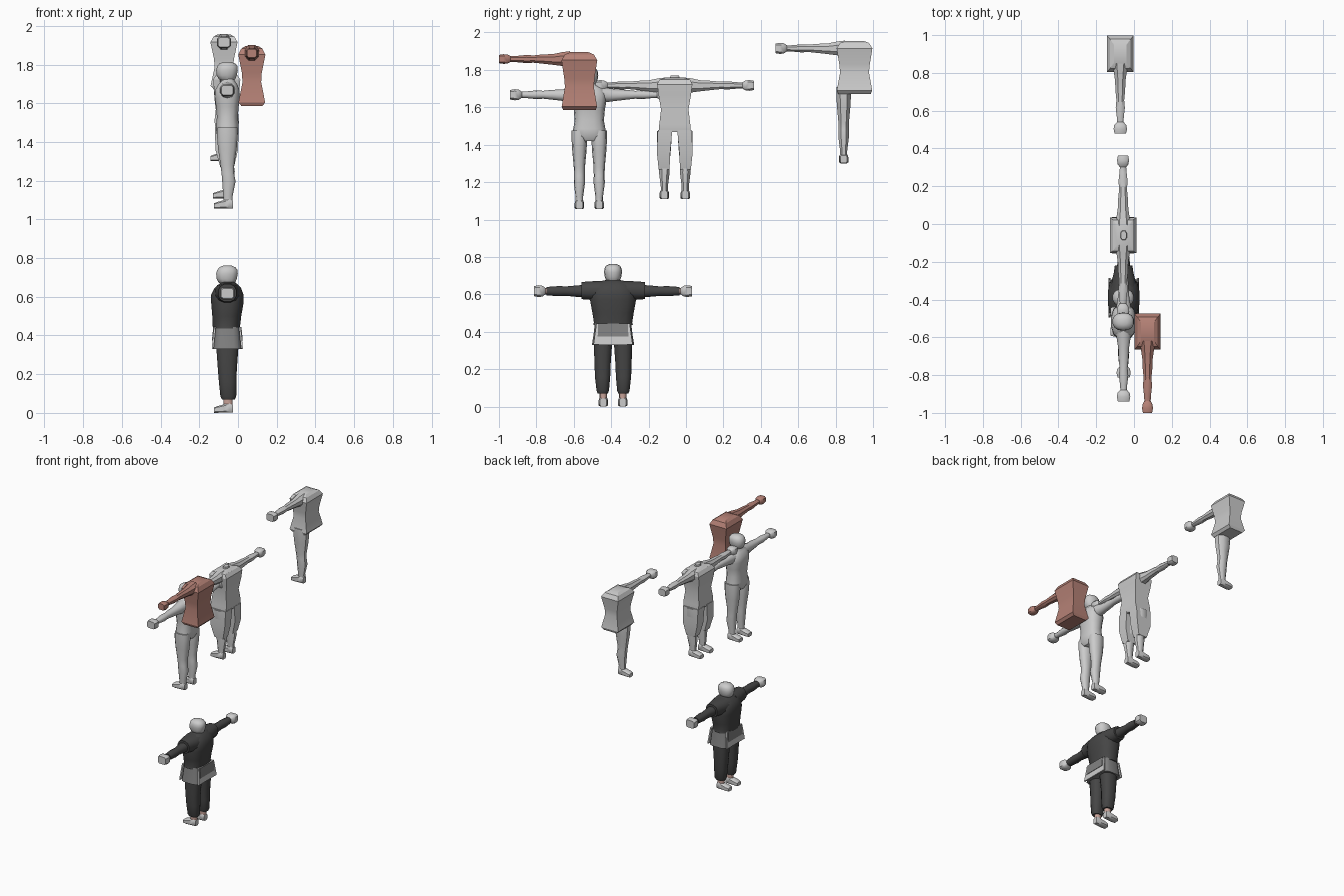
import bpy, bmesh, math

def material(name, rgb):
    m = bpy.data.materials.new(name)
    m.diffuse_color = (*rgb, 1)
    return m

DARK = material("dark_cloth", (0.06, 0.06, 0.06))
SASH = material("sash_grey", (0.22, 0.22, 0.22))
SKIN = material("skin", (0.6, 0.38, 0.33))
CLAY = material("clay", (0.46, 0.22, 0.18))

def loft(name, base, axis, rings, n=12, p=2.4, mat=None, side=1, angle=42):
    """Rings are (position, u, v, radius_u, radius_v) along an axis."""
    bm = bmesh.new()
    loops = []
    for w, u0, v0, ru, rv in rings:
        loop = []
        for i in range(n):
            a = 2 * math.pi * (i + 0.5) / n
            c, s = math.cos(a), math.sin(a)
            u = u0 + ru * math.copysign(abs(c) ** (2 / p), c)
            v = v0 + rv * math.copysign(abs(s) ** (2 / p), s)
            x, y, z = {'x': (w, u, v), 'y': (u, w, v), 'z': (u, v, w)}[axis]
            loop.append(bm.verts.new((base[0] + x, base[1] + side * y, base[2] + z)))
        loops.append(loop)
    for a, b in zip(loops, loops[1:]):
        for i in range(n):
            j = (i + 1) % n
            bm.faces.new((a[i], a[j], b[j], b[i]))
    bm.faces.new(loops[0])
    bm.faces.new(loops[-1])
    bmesh.ops.recalc_face_normals(bm, faces=bm.faces)
    me = bpy.data.meshes.new(name)
    bm.to_mesh(me)
    bm.free()
    ob = bpy.data.objects.new(name, me)
    bpy.context.collection.objects.link(ob)
    if mat:
        me.materials.append(mat)
    bpy.ops.object.select_all(action='DESELECT')
    ob.select_set(True)
    bpy.context.view_layer.objects.active = ob
    bpy.ops.object.shade_smooth_by_angle(angle=math.radians(angle))
    return ob

def arm(name, base, z, side, hand=(.037, .031), n=10, mat=None, hand_mat=None, tip=.423, p=2.2):
    # tapered arm, then a blocky hand
    loft(name + "_arm", base, 'y', [
        (.05, 0, z, .045, .045), (.09, 0, z, .038, .04), (.14, 0, z - .002, .03, .031),
        (.20, 0, z, .027, .026), (.245, 0, z, .022, .021), (.285, 0, z, .026, .023),
        (.335, 0, z, .02, .018), (tip - .05, 0, z, .017, .016)], n, p, mat, side)
    hx, hz = hand
    loft(name + "_hand", base, 'y', [
        (tip - .062, 0, z, .018, .017), (tip - .046, 0, z, hx * .9, hz * .9),
        (tip - .025, 0, z, hx, hz), (tip, 0, z, hx * .85, hz * .85)], 8, 4, hand_mat, side)

def leg(name, base, side, y=.052, k=1.0, n=10, mat=None, foot_mat=None, p=2.4):
    # thigh, knee, calf and ankle
    loft(name + "_leg", base, 'z', [
        (.03, .005, y, .024, .02), (.065, .003, y, .025, .02), (.14, .008, y, .036, .03),
        (.18, .003, y, .034, .029), (.225 * k, 0, y, .037, .03), (.31 * k, 0, y, .05, .038),
        (.38 * k, 0, y, .056, .042), (.42 * k, 0, y, .054, .042)], n, p, mat, side)
    # foot pointing to -x
    loft(name + "_foot", base, 'x', [
        (-.07, y, .014, .022, .014), (-.05, y, .018, .027, .018), (-.015, y, .023, .025, .023),
        (.012, y, .028, .022, .028), (.028, y, .022, .019, .022)], 8, 4, foot_mat, side)

def head(name, base):
    loft(name, base, 'z', [
        (.64, .005, 0, .028, .028), (.665, .003, 0, .03, .03), (.672, -.002, 0, .043, .036),
        (.692, -.003, 0, .053, .044), (.718, -.002, 0, .057, .048), (.738, 0, 0, .054, .046),
        (.752, 0, 0, .043, .038), (.762, 0, 0, .02, .018)], 14, 2.3)

SIDES = ((1, "left"), (-1, "right"))

# ---------- clothed figure ----------
A = (-.055, -.39, 0)
head("clothed_head", A)
for s, tag in SIDES:
    arm("clothed_" + tag, A, .617, s, (.039, .033), mat=SKIN)
    leg("clothed_" + tag, A, s, mat=SKIN)
    loft("trouser_" + tag, A, 'z', [
        (.07, .005, .055, .034, .028), (.085, .005, .055, .042, .034), (.16, .002, .056, .047, .042),
        (.22, 0, .056, .05, .044), (.33, 0, .054, .058, .05), (.42, 0, .05, .06, .05)],
        12, 2.5, DARK, s)
    loft("forearm_wrap_" + tag, A, 'y', [
        (.13, 0, .617, .038, .036), (.2, 0, .617, .033, .031), (.25, 0, .617, .027, .026),
        (.29, 0, .617, .031, .028), (.355, 0, .617, .025, .023)], 12, 2.2, DARK, s)
    loft("sleeve_" + tag, A, 'y', [
        (.04, 0, .62, .07, .055), (.1, 0, .62, .062, .052), (.135, 0, .62, .053, .05),
        (.17, 0, .62, .048, .047)], 12, 2.3, DARK, s)
# loose shirt
loft("shirt", A, 'z', [
    (.435, -.005, 0, .07, .108), (.45, -.005, 0, .072, .104), (.5, -.003, 0, .076, .112),
    (.57, 0, 0, .085, .125), (.61, 0, 0, .085, .122), (.645, .002, 0, .07, .108),
    (.668, .004, 0, .045, .075), (.676, .004, 0, .034, .04)], 16, 2.5, DARK)
# skirt of the sash with back and front panels
loft("skirt", A, 'z', [
    (.33, 0, 0, .078, .114), (.38, 0, 0, .072, .106), (.445, 0, 0, .066, .098)], 16, 4, SASH)
for x, tag in ((.001, "back"), (-.001, "front")):
    d = 1 if x > 0 else -1
    loft("skirt_panel_" + tag, A, 'z', [
        (.332, d * .076, 0, .005, .108), (.445, d * .064, 0, .005, .092)], 4, 20)
    loft("sash_panel_" + tag, A, 'z', [
        (.375, d * .074, 0, .006, .085), (.445, d * .067, 0, .006, .082)], 4, 20, SASH)

# ---------- complete bare figure ----------
B = (-.055, -.517, 1.055)
head("bare_head", (B[0], B[1], B[2] - .003))
loft("bare_torso", B, 'z', [
    (.365, 0, 0, .045, .05), (.39, 0, 0, .058, .088), (.43, 0, 0, .06, .086), (.475, 0, 0, .055, .078),
    (.53, 0, 0, .06, .083), (.58, 0, 0, .067, .092), (.615, 0, 0, .063, .092),
    (.645, .003, 0, .048, .075), (.662, .004, 0, .033, .04), (.68, .004, 0, .028, .028)], 14, 2.6)
for s, tag in SIDES:
    arm("bare_" + tag, B, .612, s)
    leg("bare_" + tag, B, s, y=.053)

# ---------- headless blocky figure ----------
C = (-.058, -.06, 1.108)
loft("block_torso", C, 'z', [
    (.36, 0, 0, .06, .088), (.40, 0, 0, .066, .086), (.48, 0, 0, .056, .076),
    (.56, 0, 0, .068, .09), (.615, 0, 0, .0725, .0975), (.64, 0, 0, .055, .085),
    (.65, 0, 0, .03, .05)], 4, 20, angle=25)
loft("block_neck", C, 'z', [(.64, .003, 0, .02, .03), (.662, .003, 0, .016, .024)], 8)
for s, tag in SIDES:
    arm("block_" + tag, C, .609, s, (.033, .03), 8, p=2.4)
    loft("block_thigh_" + tag, C, 'z', [
        (.16, .002, .057, .036, .03), (.25, 0, .06, .06, .037), (.37, 0, .052, .064, .04)],
        4, 20, None, s, angle=25)
    leg("block_" + tag, C, s, y=.056, k=.87, n=8)

def half_torso(name, base, h, mat=None):
    # boxy torso with a pinched waist and sloping shoulders
    loft(name, base, 'z', [
        (0, 0, 0, .055, .09), (.018, 0, 0, .0715, .098), (h * .4, 0, 0, .05, .08),
        (h * .55, 0, 0, .053, .084), (h * .86, 0, 0, .0725, .099), (h * .96, 0, 0, .056, .08),
        (h, 0, 0, .035, .05)], 4, 20, mat, angle=25)

# ---------- half figure with one arm and one leg ----------
D = (-.0725, .901, 1.30)
half_torso("half_torso", (D[0], D[1], 1.672), .283)
arm("half", D, .615, -1, n=8)
leg("half", D, -1, y=.058, k=.97, n=8)

# ---------- clay-coloured torso with one arm ----------
E = (.0715, -.57, 1.585)
half_torso("clay_torso", E, .31, CLAY)
arm("clay", E, .273, -1, (.03, .027), 8, CLAY, CLAY, tip=.43)
